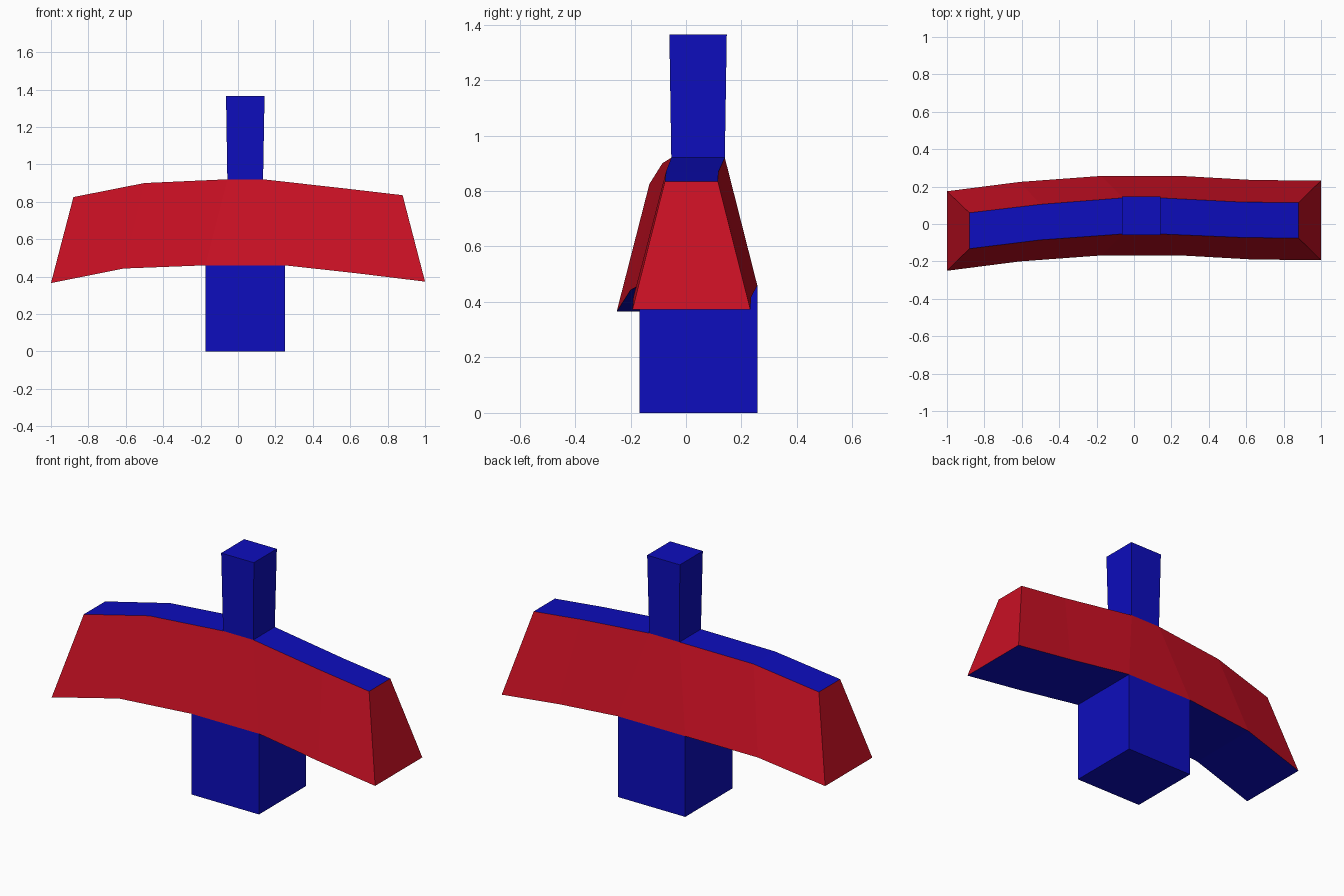
import bpy
import bmesh

if "Cube" in bpy.data.objects:
    bpy.data.objects.remove(bpy.data.objects["Cube"], do_unlink=True)


def make_material(name, color):
    mat = bpy.data.materials.new(name)
    mat.use_nodes = True
    mat.diffuse_color = color
    mat.node_tree.nodes["Principled BSDF"].inputs["Base Color"].default_value = color
    return mat


RED = make_material("crimson red", (0.58, 0.005, 0.017, 1))
BLUE = make_material("deep blue", (0.004, 0.004, 0.51, 1))


def finish(name, bm, materials):
    bmesh.ops.recalc_face_normals(bm, faces=bm.faces[:])
    mesh = bpy.data.meshes.new(name)
    bm.to_mesh(mesh)
    bm.free()
    for mat in materials:
        mesh.materials.append(mat)
    obj = bpy.data.objects.new(name, mesh)
    bpy.context.collection.objects.link(obj)
    return obj


def tapered_box(name, low, high, cap_bottom):
    """Four-sided column between two (x0, x1, y0, y1, z) rectangles, one end open."""
    bm = bmesh.new()
    rings = []
    for x0, x1, y0, y1, z in (low, high):
        corners = ((x0, y0), (x1, y0), (x1, y1), (x0, y1))
        rings.append([bm.verts.new((x, y, z)) for x, y in corners])
    a, b = rings
    for i in range(4):
        j = (i + 1) % 4
        bm.faces.new((a[i], a[j], b[j], b[i]))
    bm.faces.new(a if cap_bottom else b)
    return finish(name, bm, [BLUE])


# Curved crossbar: each station is (x, front y, back y, z) for bottom and top edges
BOTTOM = [(-1, -.25, .175, .365), (-.61, -.2, .225, .443), (-.175, -.168, .257, .46),
          (.25, -.168, .257, .46), (.64, -.19, .235, .417), (1, -.193, .232, .373)]
TOP = [(-.88, -.132, .06, .825), (-.5, -.085, .105, .9), (-.057, -.053, .14, .92),
       (.134, -.053, .14, .92), (.58, -.072, .117, .87), (.88, -.076, .115, .835)]

bm = bmesh.new()
rings = []
for (bx, bf, bb, bz), (tx, tf, tb, tz) in zip(BOTTOM, TOP):
    corners = ((bx, bf, bz), (bx, bb, bz), (tx, tb, tz), (tx, tf, tz))
    rings.append([bm.verts.new(c) for c in corners])
MIDDLE = 2  # section where the columns join, left open above and below
for s, (a, b) in enumerate(zip(rings, rings[1:])):
    for i in range(4):
        j = (i + 1) % 4
        horizontal = i % 2 == 0
        if horizontal and s == MIDDLE:
            continue
        face = bm.faces.new((a[i], a[j], b[j], b[i]))
        face.material_index = 1 if horizontal else 0
for end in (rings[0], rings[-1]):
    bm.faces.new(end)
finish("crossbar", bm, [RED, BLUE])

# Square block below and slightly flared post above
tapered_box("base_block", (-.175, .25, -.168, .257, 0), (-.175, .25, -.168, .257, .46), True)
tapered_box("top_post", (-.057, .134, -.053, .14, .92), (-.064, .142, -.06, .147, 1.365), False)
